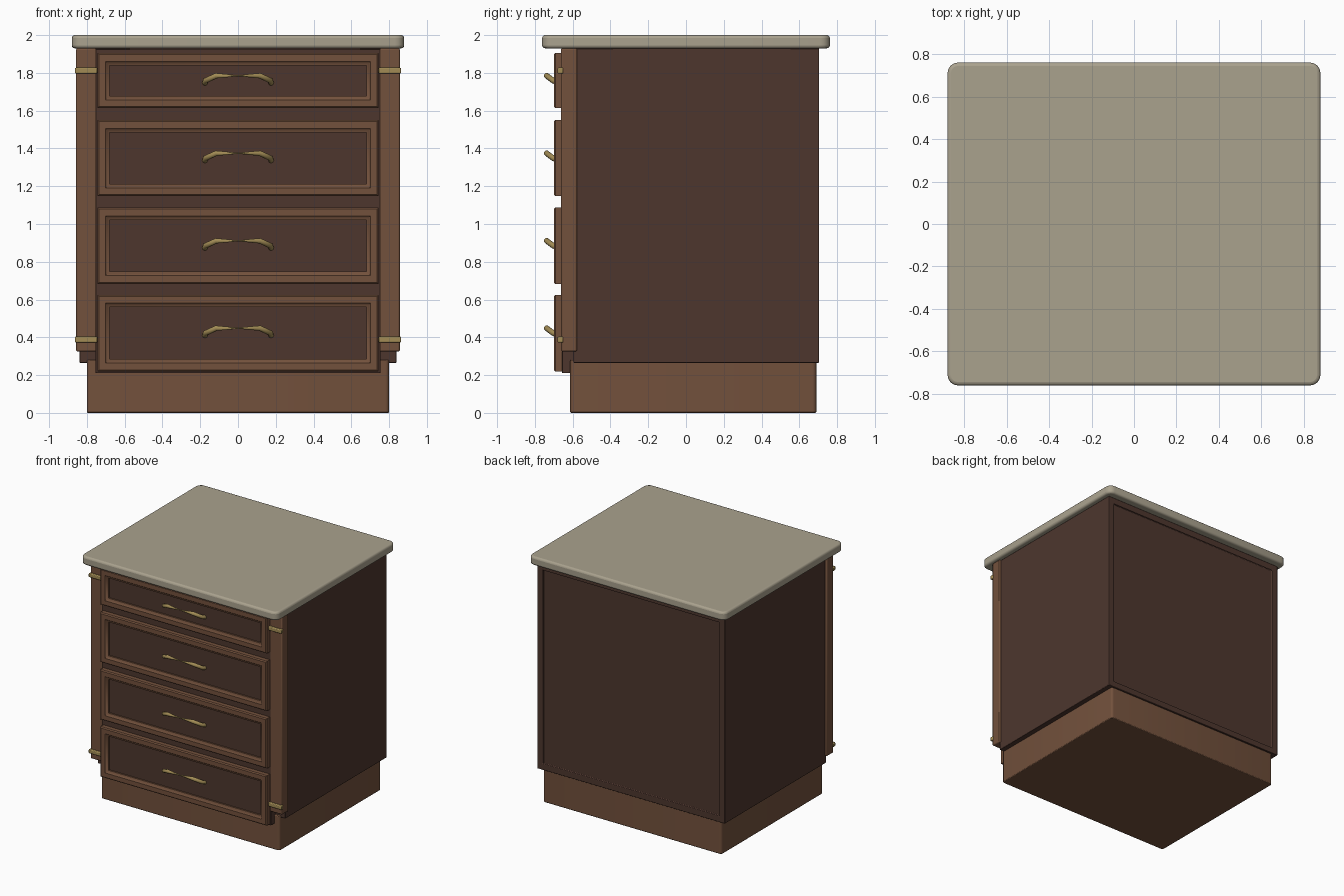
import bpy, bmesh, math

if "Cube" in bpy.data.objects:
    bpy.data.objects.remove(bpy.data.objects["Cube"])


def material(name, rgb):
    m = bpy.data.materials.new(name)
    m.diffuse_color = (*rgb, 1)
    m.use_nodes = True
    m.node_tree.nodes["Principled BSDF"].inputs["Base Color"].default_value = m.diffuse_color
    return m


BROWN = material("brown_wood", (0.17, 0.082, 0.045))
DARK = material("dark_wood", (0.075, 0.037, 0.027))
STONE = material("stone", (0.40, 0.36, 0.27))
BRASS = material("brass", (0.36, 0.26, 0.09))


def finish(name, bm, mats, bevel=0.0, segments=2):
    bmesh.ops.recalc_face_normals(bm, faces=bm.faces)
    me = bpy.data.meshes.new(name)
    bm.to_mesh(me)
    bm.free()
    for m in mats:
        me.materials.append(m)
    ob = bpy.data.objects.new(name, me)
    bpy.context.collection.objects.link(ob)
    if bevel:
        mod = ob.modifiers.new("bevel", 'BEVEL')
        mod.width, mod.segments = bevel, segments
        mod.limit_method, mod.angle_limit = 'ANGLE', math.radians(50)
    bpy.ops.object.select_all(action='DESELECT')
    ob.select_set(True)
    bpy.context.view_layer.objects.active = ob
    bpy.ops.object.shade_smooth_by_angle(angle=math.radians(40))
    return ob


def box(name, lo, hi, mat, bevel=0.0, segments=2, corner=0.0):
    """Box between two corners; corner rounds the upright edges first."""
    bm = bmesh.new()
    bmesh.ops.create_cube(bm, size=1)
    for v in bm.verts:
        v.co = [(a + b) / 2 + c * (b - a) for a, b, c in zip(lo, hi, v.co)]
    if corner:
        upright = [e for e in bm.edges if abs(e.verts[0].co.z - e.verts[1].co.z) > 1e-4]
        bmesh.ops.bevel(bm, geom=upright, offset=corner, segments=4,
                        profile=0.5, affect='EDGES')
    return finish(name, bm, [mat], bevel, segments)


def stepped_panel(name, half_w, z0, z1, steps, mats):
    """Rectangles lofted through (inset, y) steps, last face gets the last material."""
    bm = bmesh.new()
    rings = []
    for inset, y in steps:
        x, a, b = half_w - inset, z0 + inset, z1 - inset
        rings.append([bm.verts.new(p) for p in
                      ((-x, y, a), (x, y, a), (x, y, b), (-x, y, b))])
    for r, s in zip(rings, rings[1:]):
        for i in range(4):
            j = (i + 1) % 4
            bm.faces.new((r[i], r[j], s[j], s[i]))
    bm.faces.new(rings[0])
    bm.faces.new(rings[-1]).material_index = len(mats) - 1
    return finish(name, bm, mats)


def handle(name, z):
    """Bowed pull, pinched at the middle and leaning upward."""
    cu = bpy.data.curves.new(name, 'CURVE')
    cu.dimensions = '3D'
    cu.bevel_depth, cu.bevel_resolution, cu.use_fill_caps = 0.015, 2, True
    path = [(-0.175, -0.67, -0.012, 1), (-0.172, -0.703, 0.0, 1),
            (-0.115, -0.738, 0.026, 1), (0, -0.741, 0.026, 0.2),
            (0.115, -0.738, 0.026, 1), (0.172, -0.703, 0.0, 1),
            (0.175, -0.67, -0.012, 1)]
    sp = cu.splines.new('POLY')
    sp.points.add(len(path) - 1)
    for p, (x, y, dz, r) in zip(sp.points, path):
        p.co, p.radius = (x, y, z + dz, 1), r
    cu.materials.append(BRASS)
    ob = bpy.data.objects.new(name, cu)
    bpy.context.collection.objects.link(ob)


# Worktop, plinth and drawer surround
box("worktop", (-0.88, -0.762, 1.93), (0.88, 0.762, 2.0), STONE, 0.016, 3, corner=0.05)
box("plinth", (-0.80, -0.613, 0), (0.80, 0.69, 0.28), BROWN, 0.006, 2, corner=0.02)
box("drawer_surround", (-0.755, -0.657, 0.21), (0.755, -0.56, 1.925), DARK, 0.004)

# Carcass with a shallow recessed back panel
bm = bmesh.new()
bmesh.ops.create_cube(bm, size=1)
for v in bm.verts:
    v.co = (v.co.x * 1.68, 0.0545 + v.co.y * 1.299, 1.0975 + v.co.z * 1.665)
bm.faces.ensure_lookup_table()
back = max(bm.faces, key=lambda f: f.calc_center_median().y)
bmesh.ops.inset_region(bm, faces=[back], thickness=0.07)
inner = bmesh.ops.inset_region(bm, faces=[back], thickness=0.002, depth=-0.012)
finish("carcass", bm, [DARK], 0.004)

# Corner posts with brass bands
for side, s in (("left", -1), ("right", 1)):
    xs = sorted((s * 0.75, s * 0.857))
    box(side + "_post", (xs[0], -0.662, 0.325), (xs[1], -0.577, 1.93), BROWN, 0.008)
    xb = sorted((s * 0.745, s * 0.863))
    for level, z in (("lower", 0.388), ("upper", 1.812)):
        box(f"{side}_{level}_band", (xb[0], -0.68, z - 0.016),
            (xb[1], -0.65, z + 0.016), BRASS, 0.006)

# Drawers with moulded frames and handles
moulding = [(0, -0.65), (0, -0.692), (0.008, -0.70), (0.044, -0.70),
            (0.054, -0.69), (0.065, -0.686), (0.065, -0.674)]
for n, (z0, z1) in enumerate([(0.22, 0.625), (0.683, 1.087), (1.147, 1.55), (1.613, 1.905)], 1):
    stepped_panel(f"drawer_front_{n}", 0.745, z0, z1, moulding, [BROWN, DARK])
    handle(f"drawer_handle_{n}", (z0 + z1) / 2)
